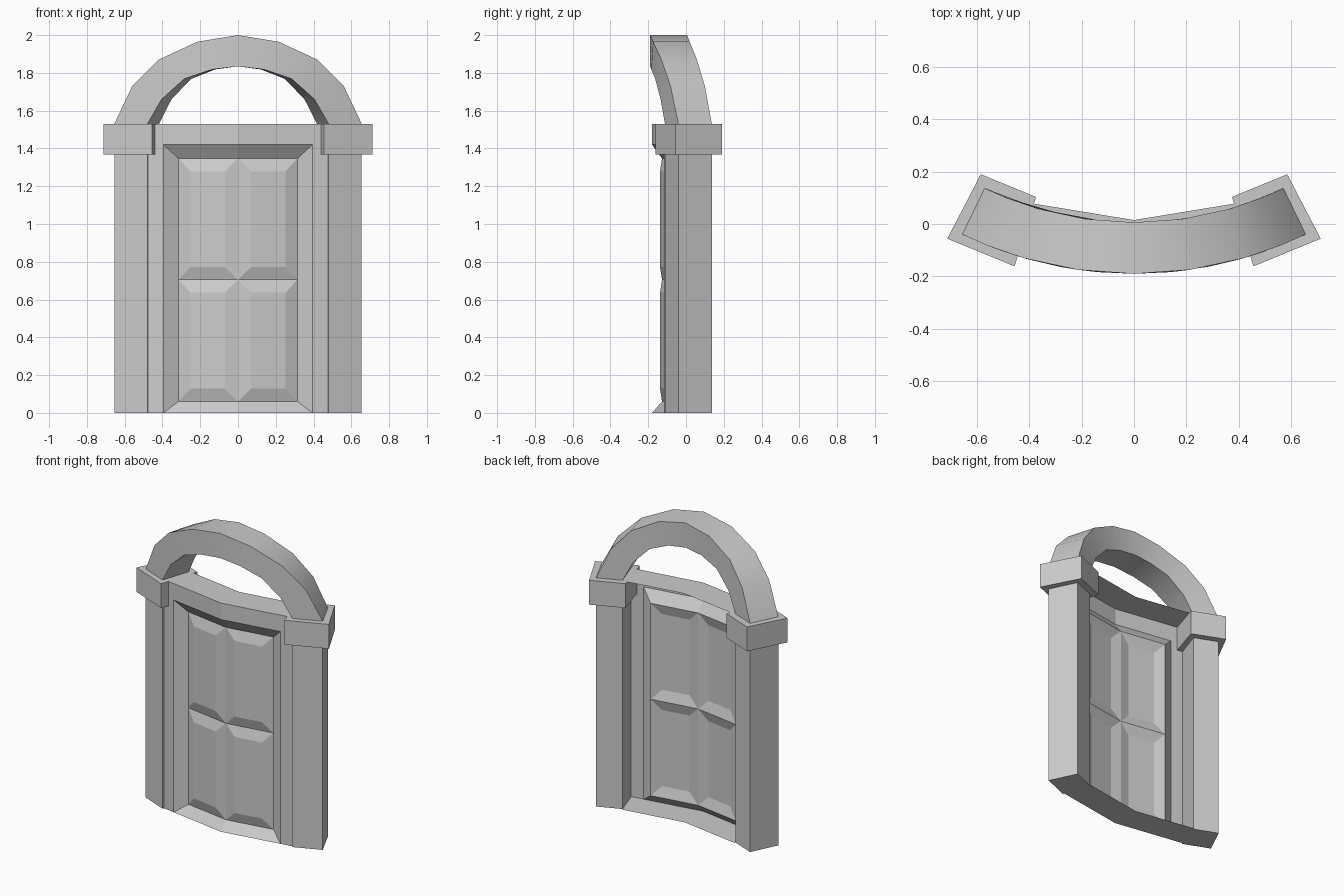
import bpy, bmesh, math

if "Cube" in bpy.data.objects:
    bpy.data.objects.remove(bpy.data.objects["Cube"])

CY = 1.315                       # centre of the plan curve (y)
R_OUT, R_IN = 1.505, 1.309       # front and back radius of posts and arch
A_IN, A_OUT = 18.6, 25.8         # post angles in degrees


def polar(angle, r, z):
    a = math.radians(angle)
    return (r * math.sin(a), CY - r * math.cos(a), z)


def finish(name, faces, mirror=False):
    """Turn a list of coordinate polygons into a welded object."""
    bm = bmesh.new()
    for f in faces:
        bm.faces.new([bm.verts.new(p) for p in f])
    bmesh.ops.remove_doubles(bm, verts=bm.verts, dist=0.0005)
    bmesh.ops.recalc_face_normals(bm, faces=bm.faces)
    # the frontmost face must look forward, also on open shells
    front = min(bm.faces, key=lambda f: f.calc_center_median().y)
    if front.normal.y > 0:
        bmesh.ops.reverse_faces(bm, faces=bm.faces)
    me = bpy.data.meshes.new(name)
    bm.to_mesh(me)
    bm.free()
    ob = bpy.data.objects.new(name, me)
    bpy.context.collection.objects.link(ob)
    if mirror:
        m = ob.modifiers.new("Mirror", 'MIRROR')
        m.merge_threshold = 0.001
    return ob


def wedge(name, a0, a1, r0, r1, z0, z1):
    """Block between two angles and two radii, mirrored to both sides."""
    plan = [(a0, r0), (a1, r0), (a1, r1), (a0, r1)]
    lo = [polar(a, r, z0) for a, r in plan]
    hi = [polar(a, r, z1) for a, r in plan]
    faces = [lo, hi]
    for i in range(4):
        j = (i + 1) % 4
        faces.append([lo[i], lo[j], hi[j], hi[i]])
    return finish(name, faces, True)


# Posts and their capitals
wedge("post", A_IN, A_OUT, R_IN, R_OUT, 0, 1.37)
wedge("capital", 17.15, 27.45, 1.268, 1.545, 1.367, 1.53)

# Curved arch: front-view outline of one half, then mirrored into a full sweep
outer = [(0.655, 1.53), (0.56, 1.73), (0.42, 1.87), (0.215, 1.965), (0, 2.0)]
inner = [(0.48, 1.53), (0.405, 1.66), (0.285, 1.768), (0.14, 1.818), (0, 1.835)]


def full(pts):
    return pts + [(-x, z) for x, z in reversed(pts[:-1])]


rings = []
for o, i in zip(full(outer), full(inner)):
    ao, ai = [math.degrees(math.asin(p[0] / R_OUT)) for p in (o, i)]
    rings.append([polar(ao, R_OUT, o[1]), polar(ai, R_OUT, i[1]),
                  polar(ai, R_IN, i[1]), polar(ao, R_IN, o[1])])
arch_faces = [rings[0], rings[-1]]
for a, b in zip(rings, rings[1:]):
    for k in range(4):
        n = (k + 1) % 4
        arch_faces.append([a[k], a[n], b[n], b[k]])
arch = finish("arch", arch_faces)
bpy.context.view_layer.objects.active = arch
arch.select_set(True)
bpy.ops.object.shade_smooth_by_angle(angle=math.radians(30))

# Door: an open-backed shell, each half spanning the chord from centre to post
TOP, HEAD = 1.53, 1.42           # lintel top and opening head
T_STILE, T_PANEL = 0.828, 0.685  # opening and panel edge, as chord fractions
F, G, P, B = 1.495, 1.442, 1.464, 1.30  # radii: frame, groove, panel, back


def chord(t, z, r):
    a, b = polar(0, r, z), polar(A_IN, r, z)
    return tuple(p + t * (q - p) for p, q in zip(a, b))


def poly(*pts):
    return [chord(*p) for p in pts]


door = [
    # stile and lintel
    poly((T_STILE, 0, F), (1, 0, F), (1, HEAD, F), (T_STILE, HEAD, F)),
    poly((0, HEAD, F), (T_STILE, HEAD, F), (1, HEAD, F), (1, TOP, F), (0, TOP, F)),
    # sloping reveals: sill, jamb, head
    poly((0, 0, F), (T_STILE, 0, F), (T_PANEL, 0.06, G), (0, 0.06, G)),
    poly((T_STILE, 0, F), (T_STILE, HEAD, F), (T_PANEL, 1.347, G),
         (T_PANEL, 0.705, G), (T_PANEL, 0.06, G)),
    poly((0, HEAD, F), (T_STILE, HEAD, F), (T_PANEL, 1.347, G), (0, 1.347, G)),
    # top and bottom plates
    poly((0, TOP, F), (1, TOP, F), (1, TOP, B), (0, TOP, B)),
    poly((0, 0, F), (T_STILE, 0, F), (1, 0, F), (1, 0, B), (0, 0, B)),
]
# raised panels
for z0, z1 in ((0.06, 0.705), (0.705, 1.347)):
    lo = poly((0, z0, G), (T_PANEL, z0, G), (T_PANEL, z1, G), (0, z1, G))
    b0, b1 = z0 + 0.068, z1 - 0.068
    hi = poly((0.15, b0, P), (0.54, b0, P), (0.54, b1, P), (0.15, b1, P))
    door.append(hi)
    for k in range(4):
        n = (k + 1) % 4
        door.append([lo[k], lo[n], hi[n], hi[k]])
finish("panelled_door", door, True)
